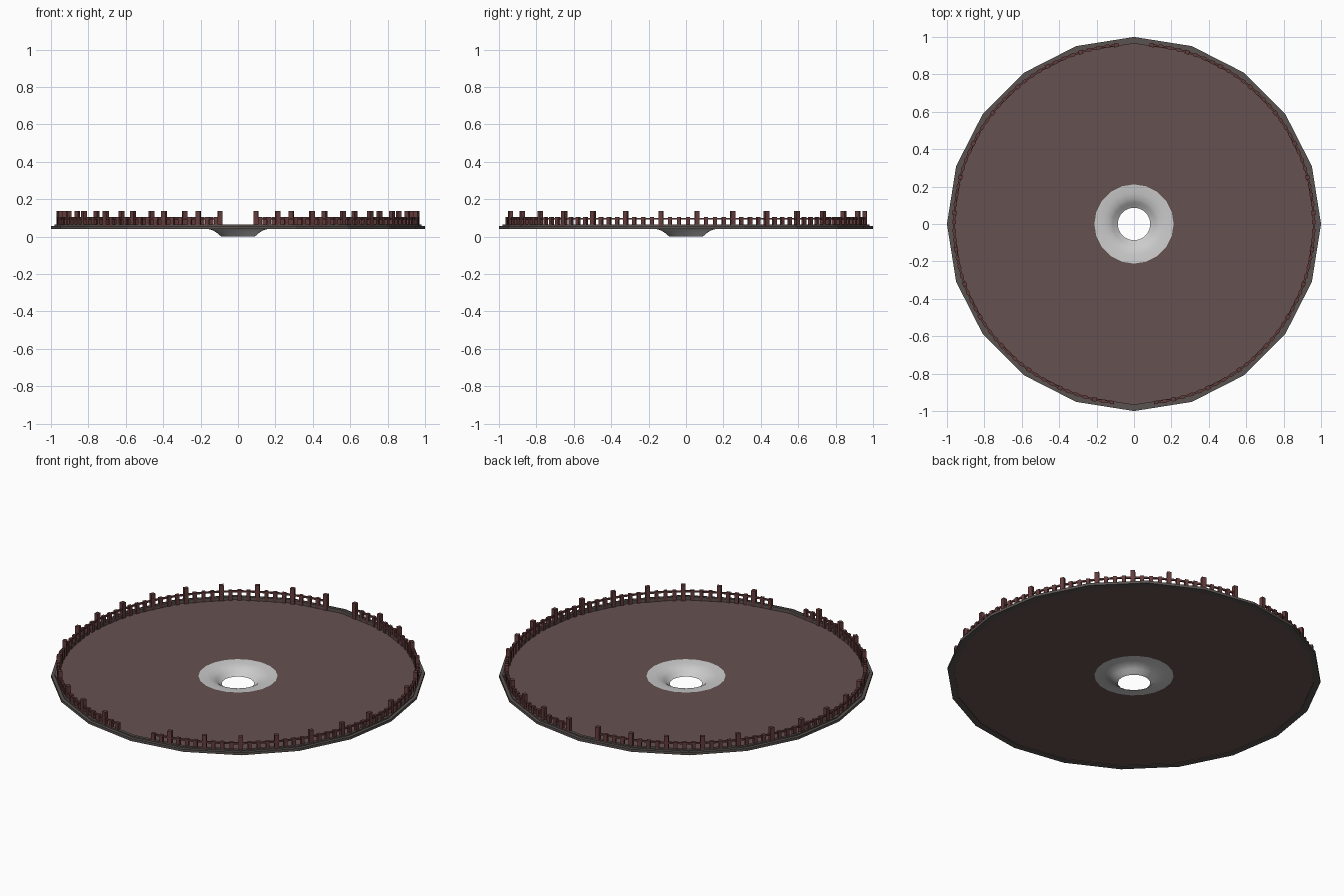
import bpy, bmesh
from math import sin, cos, pi, radians
from mathutils import Matrix

if "Cube" in bpy.data.objects:
    bpy.data.objects.remove(bpy.data.objects["Cube"])


def material(name, color):
    m = bpy.data.materials.new(name)
    m.diffuse_color = (*color, 1)
    m.use_nodes = True
    m.node_tree.nodes["Principled BSDF"].inputs["Base Color"].default_value = m.diffuse_color
    return m


def finish(name, bm, mat=None, smooth=False):
    bmesh.ops.recalc_face_normals(bm, faces=bm.faces)
    me = bpy.data.meshes.new(name)
    bm.to_mesh(me)
    bm.free()
    ob = bpy.data.objects.new(name, me)
    bpy.context.collection.objects.link(ob)
    if mat:
        me.materials.append(mat)
    for p in me.polygons:
        p.use_smooth = smooth
    return ob


def lathe(name, profile, sides=20, closed=False, mat=None, smooth=False):
    bm = bmesh.new()
    rings = [[bm.verts.new((r * cos(2 * pi * i / sides), r * sin(2 * pi * i / sides), z))
              for i in range(sides)] for r, z in profile]
    pairs = list(zip(rings, rings[1:]))
    if closed:
        pairs.append((rings[-1], rings[0]))
    for a, b in pairs:
        for i in range(sides):
            j = (i + 1) % sides
            bm.faces.new((a[i], a[j], b[j], b[i]))
    bm.normal_update()
    if not closed and sum(f.normal.z for f in bm.faces) < 0:
        bmesh.ops.reverse_faces(bm, faces=bm.faces)
    return finish(name, bm, mat, smooth)


floor_mat = material("floor_brown", (0.13, 0.085, 0.083))
rim_mat = material("rim_dark", (0.1, 0.085, 0.08))
fence_mat = material("fence_red", (0.13, 0.045, 0.045))

# Floor disc, stepped rim and central drain funnel
lathe("floor", [(0.212, 0.045), (0.968, 0.045)], mat=floor_mat)
lathe("rim", [(0.965, 0.042), (1.0, 0.042), (1.0, 0.057), (0.982, 0.057),
              (0.982, 0.064), (0.965, 0.064)], closed=True, mat=rim_mat)
lathe("funnel", [(0.212, 0.045), (0.165, 0.042), (0.135, 0.034), (0.115, 0.022),
                 (0.1, 0.008), (0.087, 0.0)], mat=None, smooth=True)

# Fence: 59 uprights per half, every fourth one a tall post
R, COUNT = 0.961, 59
START, STEP = 5.7, 2.885


def angle(k):
    return radians(90 - START - STEP * k)


def add_box(bm, a, size, z0, z1):
    m = (Matrix.Rotation(a, 4, 'Z') @ Matrix.Translation((R, 0, (z0 + z1) / 2))
         @ Matrix.Diagonal((size[0], size[1], z1 - z0, 1)))
    bmesh.ops.create_cube(bm, size=1, matrix=m)


posts, pickets, rail = bmesh.new(), bmesh.new(), bmesh.new()
for k in range(COUNT):
    if k % 4 == 0:
        add_box(posts, angle(k), (0.022, 0.024), 0.045, 0.137)
    else:
        add_box(pickets, angle(k), (0.018, 0.02), 0.045, 0.104)
    if k < COUNT - 1:
        add_box(rail, (angle(k) + angle(k + 1)) / 2, (0.01, 0.049), 0.091, 0.1)

for name, bm in (("tall_posts", posts), ("pickets", pickets), ("fence_rail", rail)):
    ob = finish(name, bm, fence_mat)
    ob.modifiers.new("mirror", 'MIRROR').use_mirror_merge = False
